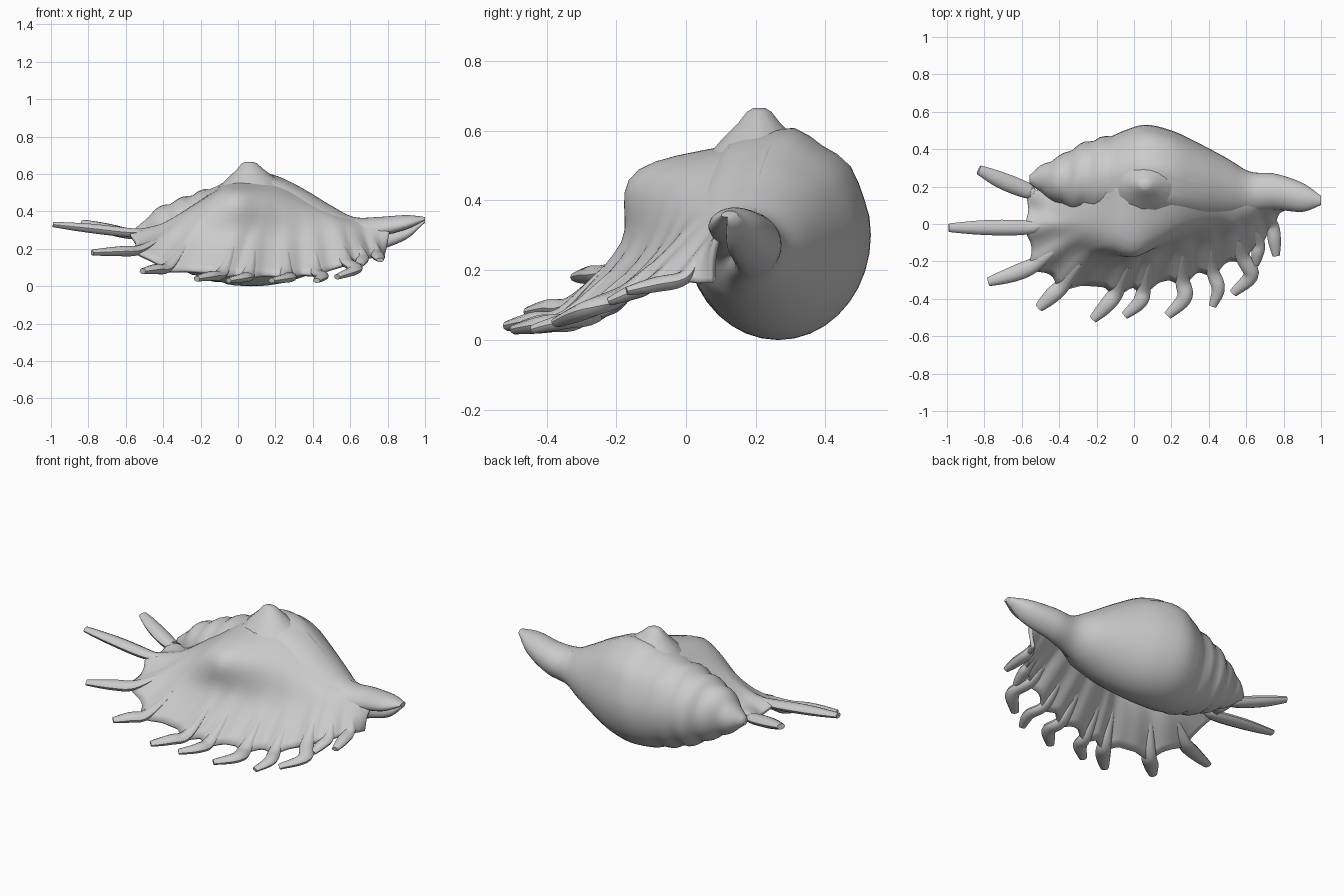
import bpy, bmesh, math
from mathutils import Vector

cube = bpy.data.objects.get("Cube")
if cube:
    bpy.data.objects.remove(cube)

shell_grey = bpy.data.materials.new("shell grey")
shell_grey.use_nodes = True
shell_grey.diffuse_color = (0.6, 0.6, 0.6, 1)
shell_grey.node_tree.nodes["Principled BSDF"].inputs["Base Color"].default_value = (0.6, 0.6, 0.6, 1)


def spline(points, t):
    """Smooth curve through evenly spaced control vectors, t from 0 to 1."""
    last = len(points) - 1
    s = min(max(t, 0), 1) * last
    i = min(int(s), last - 1)
    f = s - i
    p1, p2 = points[i], points[i + 1]
    p0 = points[i - 1] if i else p1 * 2 - p2
    p3 = points[i + 2] if i + 2 <= last else p2 * 2 - p1
    return (p1 * 2 + (p2 - p0) * f + (p0 * 2 - p1 * 5 + p2 * 4 - p3) * f ** 2
            + (p1 * 3 - p0 - p2 * 3 + p3) * f ** 3) / 2


def loft(name, rows, closed=True):
    """Skin rows of points into one smooth surface, capped when the rows are closed."""
    bm = bmesh.new()
    grid = [[bm.verts.new(p) for p in row] for row in rows]
    n = len(grid[0])
    for a, b in zip(grid, grid[1:]):
        for j in range(n if closed else n - 1):
            k = (j + 1) % n
            bm.faces.new((a[j], a[k], b[k], b[j]))
    if closed:
        bm.faces.new(grid[0])
        bm.faces.new(grid[-1])
    bmesh.ops.recalc_face_normals(bm, faces=bm.faces)
    mesh = bpy.data.meshes.new(name)
    bm.to_mesh(mesh)
    bm.free()
    mesh.materials.append(shell_grey)
    obj = bpy.data.objects.new(name, mesh)
    bpy.context.collection.objects.link(obj)
    bpy.ops.object.select_all(action="DESELECT")
    obj.select_set(True)
    bpy.context.view_layer.objects.active = obj
    bpy.ops.object.shade_smooth_by_angle(angle=math.radians(50))
    return obj


def ring(centre, side, up, count, shape=lambda a: 1):
    angles = [math.tau * i / count for i in range(count)]
    return [centre + (side * math.cos(a) + up * math.sin(a)) * shape(a) for a in angles]


# Body whorl, spire and canal: x, back, front, top and bottom of each section
body = [Vector(s) / 100 for s in (
    (-56, 26, 22, 30, 26), (-50, 31, 17, 35, 21), (-44, 34, 13, 41, 17),
    (-35, 39, 8, 45, 12), (-25, 44, 5, 49, 7), (-10, 48, 2, 54, 2),
    (5, 53, 0, 60, 0), (20, 50, 0, 59, 1), (35, 43, 0, 52, 5),
    (50, 35, 2, 43, 11), (62, 28, 5, 37, 16), (75, 27, 7, 37, 19),
    (90, 22, 6, 38, 25), (100, 15, 10, 37, 34))]


def body_section(t):
    x, back, front, top, bottom = spline(body, t)
    spire = min(1, max(0, -x * 5))
    canal = min(1, max(0, (x - 0.5) * 4))

    def shape(a):
        whorl = (x * 9 + a / math.tau) % 1
        knobs = max(0, math.sin(a)) * math.cos(a * 9) * math.exp(-((x - 0.1) * 5) ** 2)
        groove = math.exp(-((a - 3.8) / 0.5) ** 2)
        return 1 + spire * 0.09 * (math.sin(math.pi * whorl) - 0.6) + 0.03 * knobs - 0.75 * canal * groove

    centre = Vector((x, (back + front) / 2, (top + bottom) / 2))
    return ring(centre, Vector((0, (back - front) / 2, 0)), Vector((0, 0, (top - bottom) / 2)), 36, shape)


loft("body_whorl", [body_section(i / 64) for i in range(65)])

# Flared outer lip: crest, shoulder, slope and edge of each section
lip_sections = [[Vector(p) / 100 for p in s] for s in (
    ((-42, 20, 28), (-47, 18, 28), (-52, 18, 28), (-57, 20, 26)),
    ((-30, 15, 38), (-39, 4, 33), (-47, 0, 30), (-58, -2, 27)),
    ((-17, 18, 47), (-23, 0, 42), (-38, -11, 27), (-55, -23, 17)),
    ((-9, 23, 53), (-10, -8, 48), (-24, -16, 27), (-39, -34, 7)),
    ((0, 26, 57), (0, -13, 48), (-5, -18, 27), (-15, -37, 4)),
    ((12, 26, 58), (13, -7, 47), (10, -15, 25), (6, -36, 3)),
    ((25, 25, 56), (25, -1, 45), (25, -11, 24), (25, -32, 3)),
    ((40, 22, 48), (40, 4, 40), (42, -7, 24), (44, -26, 5)),
    ((52, 20, 40), (54, 6, 35), (56, -4, 25), (60, -18, 11)),
    ((65, 20, 35), (68, 11, 33), (70, 4, 25), (73, -4, 15)),
    ((82, 18, 36), (82, 11, 33), (80, 8, 26), (77, 8, 16)))]

# Fingers: position along the lip, tip, thickness, sideways bend
fingers = [(u, Vector(tip) / 100, r / 1000, bend / 100) for u, tip, r, bend in (
    (0.01, (-83, 29, 34), 46, -1), (0.1, (-99, -2, 33), 42, 0), (0.2, (-78, -31, 18), 44, 2),
    (0.3, (-51, -45, 8), 43, 0), (0.425, (-22, -51, 4), 42, 1), (0.495, (-5, -49, 3), 40, 3),
    (0.605, (18, -49, 3), 42, 5), (0.69, (42, -44, 3), 37, 3), (0.79, (53, -37, 5), 42, 7),
    (0.85, (65, -22, 11), 34, 0), (0.92, (76, -17, 14), 36, 0))]


def lip(u, v):
    return spline([spline(column, u) for column in zip(*lip_sections)], v)


def lip_point(u, v):
    """Lip surface with ribs running out to the fingers and bays between them."""
    near = min(abs(u - f[0]) for f in fingers)
    bay = (1 - math.cos(math.pi * min(1, near / 0.045))) / 2
    flare = max(0, v - 0.35)
    p = lip(u, v * (1 - 0.1 * bay * flare))
    p.z += 0.045 * flare * (0.5 - bay)
    return p


outer_lip = loft("outer_lip", [[lip_point(i / 110, j / 18) for j in range(19)] for i in range(111)], closed=False)
solid = outer_lip.modifiers.new("thickness", "SOLIDIFY")
solid.thickness = 0.02
solid.offset = 0

for number, (u, tip, radius, bend) in enumerate(fingers):
    edge = lip_point(u, 0.97)
    middle = edge.lerp(tip, 0.5) + Vector((bend, 0, 0))
    path = [lip_point(u, 0.77), edge, middle, tip]
    rows = []
    for i in range(17):
        t = i / 16
        centre = spline(path, t)
        along = (spline(path, t + 0.02) - spline(path, t - 0.02)).normalized()
        side = along.cross(Vector((0, 0, 1))).normalized()
        up = side.cross(along)
        size = radius * (0.3 + 0.7 * math.sin(math.pi * min(1, 0.04 + t * 0.85)))
        rows.append(ring(centre, side * size, up * size * 0.65, 10))
    loft(f"lip_finger_{number + 1}", rows)


# Crest knob
base, top = Vector((0.08, 0.21, 0.53)), Vector((0.06, 0.21, 0.665))
loft("crest_knob", [ring(base.lerp(top, t), Vector((0.18 * size, 0, 0)), Vector((0, 0.15 * size, 0)), 14)
                    for t, size in ((0, 1), (0.35, 0.72), (0.7, 0.4), (0.92, 0.24), (1, 0.12))])
